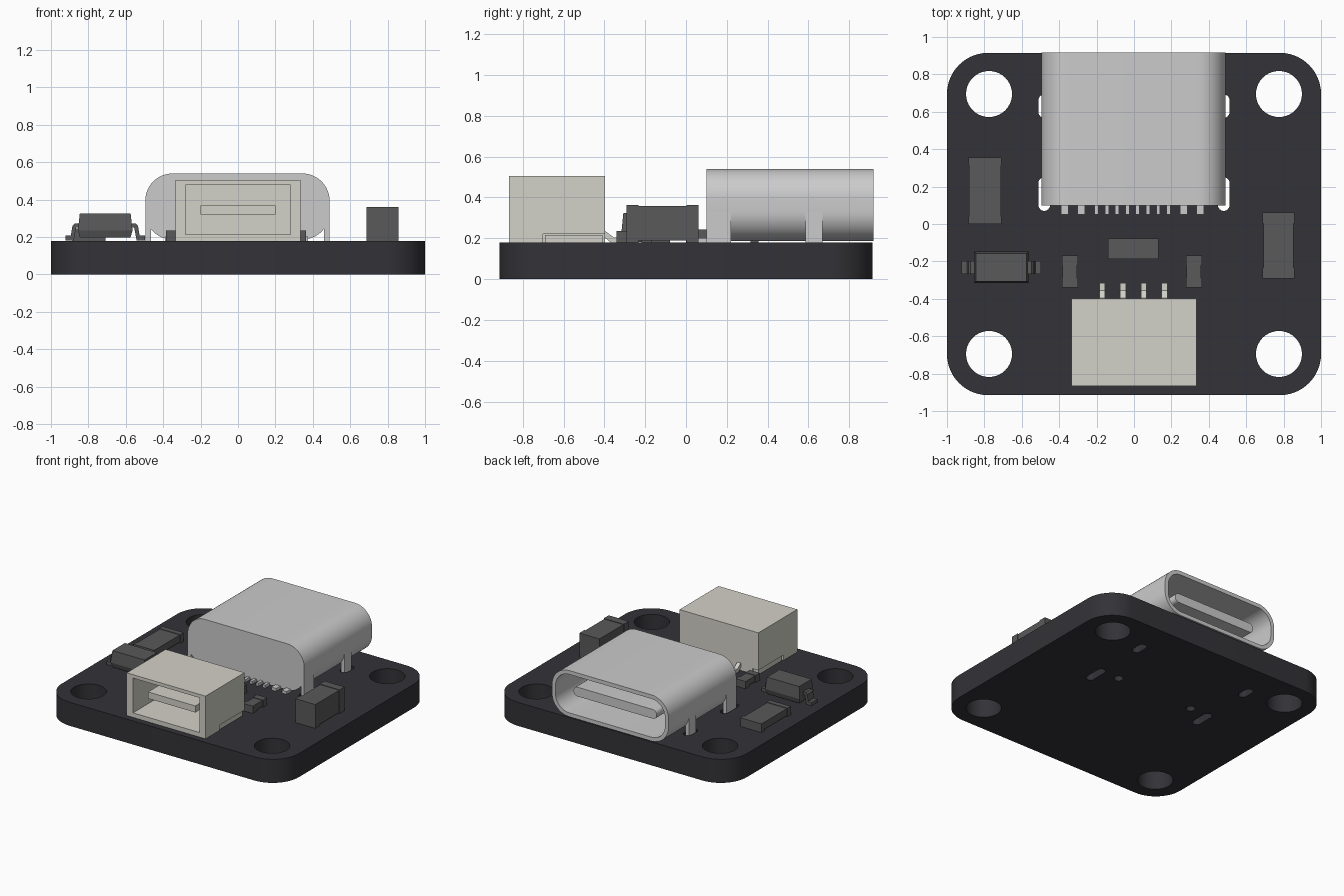
import bpy, bmesh, math
from mathutils import Matrix

if "Cube" in bpy.data.objects:
    bpy.data.objects.remove(bpy.data.objects["Cube"])


def mat(name, c):
    m = bpy.data.materials.new(name)
    m.diffuse_color = (*c, 1)
    m.use_nodes = True
    m.node_tree.nodes["Principled BSDF"].inputs["Base Color"].default_value = m.diffuse_color
    return m


BOARD = mat("board_black", (0.033, 0.032, 0.038))
CHIP = mat("chip_grey", (0.1, 0.1, 0.1))
METAL = mat("metal", (0.57, 0.575, 0.585))
CREAM = mat("cream_plastic", (0.65, 0.64, 0.58))


def rounded(cx, cy, w, h, r=0.0, n=10):
    """Rounded rectangle loop; r = half width gives a circle or slot."""
    if r == 0:
        return [(cx + sx * w / 2, cy + sy * h / 2) for sx, sy in ((1, 1), (-1, 1), (-1, -1), (1, -1))]
    pts = []
    for q, (sx, sy) in enumerate(((1, 1), (-1, 1), (-1, -1), (1, -1))):
        for i in range(n + 1):
            a = math.pi / 2 * (q + i / n)
            p = (cx + sx * (w / 2 - r) + r * math.cos(a), cy + sy * (h / 2 - r) + r * math.sin(a))
            if all(math.dist(p, o) > 1e-5 for o in pts):
                pts.append(p)
    return pts


def prism(name, loops, lo, hi, material, axis='z', smooth=False):
    """Extrude an outline (further loops are holes) from lo to hi along an axis."""
    cu = bpy.data.curves.new(name, 'CURVE')
    cu.dimensions, cu.fill_mode, cu.extrude = '2D', 'BOTH', (hi - lo) / 2
    for loop in loops:
        s = cu.splines.new('POLY')
        s.points.add(len(loop) - 1)
        for p, c in zip(s.points, loop):
            p.co = (c[0], c[1], 0, 1)
        s.use_cyclic_u = True
    ob = bpy.data.objects.new(name, cu)
    bpy.context.collection.objects.link(ob)
    bpy.ops.object.select_all(action='DESELECT')
    bpy.context.view_layer.objects.active = ob
    ob.select_set(True)
    bpy.ops.object.convert(target='MESH')
    ob = bpy.context.object
    ob.name = name
    mid = (lo + hi) / 2
    move = Matrix.Translation((0, 0, mid))
    if axis == 'y':    # profile given in x, z
        move = Matrix.Translation((0, mid, 0)) @ Matrix.Rotation(math.pi / 2, 4, 'X')
    elif axis == 'x':  # profile given in y, z
        move = Matrix(((0, 0, 1, mid), (1, 0, 0, 0), (0, 1, 0, 0), (0, 0, 0, 1)))
    bm = bmesh.new()
    bm.from_mesh(ob.data)
    bmesh.ops.remove_doubles(bm, verts=bm.verts, dist=1e-5)
    bm.transform(move)
    bmesh.ops.recalc_face_normals(bm, faces=bm.faces)
    bm.to_mesh(ob.data)
    bm.free()
    ob.data.materials.clear()
    ob.data.materials.append(material)
    for p in ob.data.polygons:
        p.use_smooth = False
    if smooth:
        bpy.ops.object.shade_smooth_by_angle(angle=math.radians(30))
    return ob


def box(name, x, y, z, material):
    return prism(name, [rounded(sum(x) / 2, sum(y) / 2, x[1] - x[0], y[1] - y[0])], *z, material)


TOP = 0.18

# Circuit board with mounting holes, shell slots and locating holes
holes = []
for s in (-1, 1):
    holes += [rounded(0.775 * s, 0.695 * t, 0.246, 0.246, 0.123) for t in (-1, 1)]
    holes += [rounded(0.48 * s, 0.16, 0.062, 0.18, 0.031, 6),
              rounded(0.48 * s, 0.63, 0.062, 0.125, 0.031, 6),
              rounded(0.325 * s, 0.22, 0.065, 0.065, 0.0325, 6)]
prism("circuit_board", [rounded(0, 0, 2, 1.83, 0.22, 14)] + holes, 0, TOP, BOARD, smooth=True)

# Round-cornered socket: shell tube, back plate, inner tongue
CX, CZ = -0.003, 0.3635
outer = rounded(CX, CZ, 0.985, 0.353, 0.145, 12)
inner = rounded(CX, CZ, 0.925, 0.293, 0.115, 12)
prism("socket_shell", [outer, inner], 0.125, 0.918, METAL, 'y', True)
prism("socket_back", [outer], 0.10, 0.125, METAL, 'y', True)
prism("socket_floor", [inner], 0.125, 0.3, METAL, 'y', True)
prism("socket_tongue", [rounded(CX, CZ, 0.70, 0.07, 0.03, 4)], 0.3, 0.86, METAL, 'y', True)
for s, side in ((-1, "left"), (1, "right")):
    x = sorted((CX + s * 0.463, CX + s * 0.4925))
    for y, end in (((0.10, 0.22), "inner"), ((0.585, 0.67), "outer")):
        box(f"shell_leg_{side}_{end}", x, y, (0.06, 0.385), METAL)

# Row of socket contacts: wide at the ends, narrow in the middle
contacts = [(s * x - 0.008, 0.04) for s in (-1, 1) for x in (0.275, 0.363)]
contacts += [((i - 3.5) * 0.055 - 0.008, 0.021) for i in range(8)]
for x, w in contacts:
    box("socket_contact", (x - w / 2, x + w / 2), (0.05, 0.13), (TOP, 0.202), METAL)

# Cable connector: open housing with stepped rear half, tongue and side tabs
opening = rounded(0, 0.347, 0.56, 0.265)
step = [(-0.333, 0.22), (-0.285, 0.22), (-0.285, TOP), (0.285, TOP), (0.285, 0.22),
        (0.333, 0.22), (0.333, 0.506), (-0.333, 0.506)]
prism("connector_front", [rounded(0, 0.343, 0.666, 0.326), opening], -0.867, -0.70, CREAM, 'y')
prism("connector_rear", [step, opening], -0.70, -0.48, CREAM, 'y')
prism("connector_back_wall", [step], -0.48, -0.397, CREAM, 'y')
box("connector_tongue", (-0.2, 0.2), (-0.80, -0.48), (0.32, 0.37), CREAM)
for s in (-1, 1):
    box("connector_tab", sorted((s * 0.285, s * 0.325)), (-0.69, -0.41), (TOP, 0.215), CREAM)
pin = [(-0.42, 0.235), (-0.395, 0.235), (-0.355, 0.205), (-0.315, 0.205), (-0.315, TOP),
       (-0.37, TOP), (-0.40, 0.205), (-0.42, 0.205)]
for i in range(4):
    x = -0.17 + i * 0.111
    prism("connector_pin", [pin], x - 0.015, x + 0.015, CREAM, 'x')


# Two-terminal chips lying along y, with slightly larger end caps
def chip(name, x, y, top, cap):
    e = 0.004
    box(name + "_body", (x[0] + e, x[1] - e), (y[0] + cap, y[1] - cap), (TOP + 0.008, top - e), CHIP)
    box(name + "_cap_front", x, (y[0], y[0] + cap), (TOP, top), CHIP)
    box(name + "_cap_rear", x, (y[1] - cap, y[1]), (TOP, top), CHIP)


chip("capacitor", (0.688, 0.857), (-0.292, 0.062), 0.362, 0.06)
chip("left_resistor", (-0.885, -0.708), (0.0, 0.355), 0.246, 0.04)
chip("small_resistor_left", (-0.385, -0.3), (-0.34, -0.168), 0.236, 0.05)
chip("small_resistor_right", (0.278, 0.363), (-0.34, -0.168), 0.236, 0.05)
box("centre_chip", (-0.14, 0.132), (-0.188, -0.078), (TOP, 0.24), CHIP)

# Diode: body tapering away from its parting line, with gull-wing leads
DX, DY = -0.71, -0.232
bm = bmesh.new()
rings = []
for z, w, d in ((0.197, 0.27, 0.145), (0.235, 0.292, 0.168), (0.325, 0.272, 0.15)):
    rings.append([bm.verts.new((x, y, z)) for x, y in rounded(DX, DY, w, d)])
for a, b in zip(rings, rings[1:]):
    for i in range(4):
        bm.faces.new((a[i], a[(i + 1) % 4], b[(i + 1) % 4], b[i]))
bm.faces.new(rings[0])
bm.faces.new(rings[-1])
bmesh.ops.recalc_face_normals(bm, faces=bm.faces)
me = bpy.data.meshes.new("diode_body")
bm.to_mesh(me)
bm.free()
me.materials.append(CHIP)
bpy.context.collection.objects.link(bpy.data.objects.new("diode_body", me))
lead = [(0.13, 0.272), (0.163, 0.272), (0.175, 0.26), (0.184, 0.208), (0.212, 0.208), (0.212, 0.183),
        (0.168, 0.183), (0.155, 0.25), (0.13, 0.25)]
for s in (-1, 1):
    prism("diode_lead", [[(DX + s * x, z) for x, z in lead]], DY - 0.035, DY + 0.035, CHIP, 'y')
